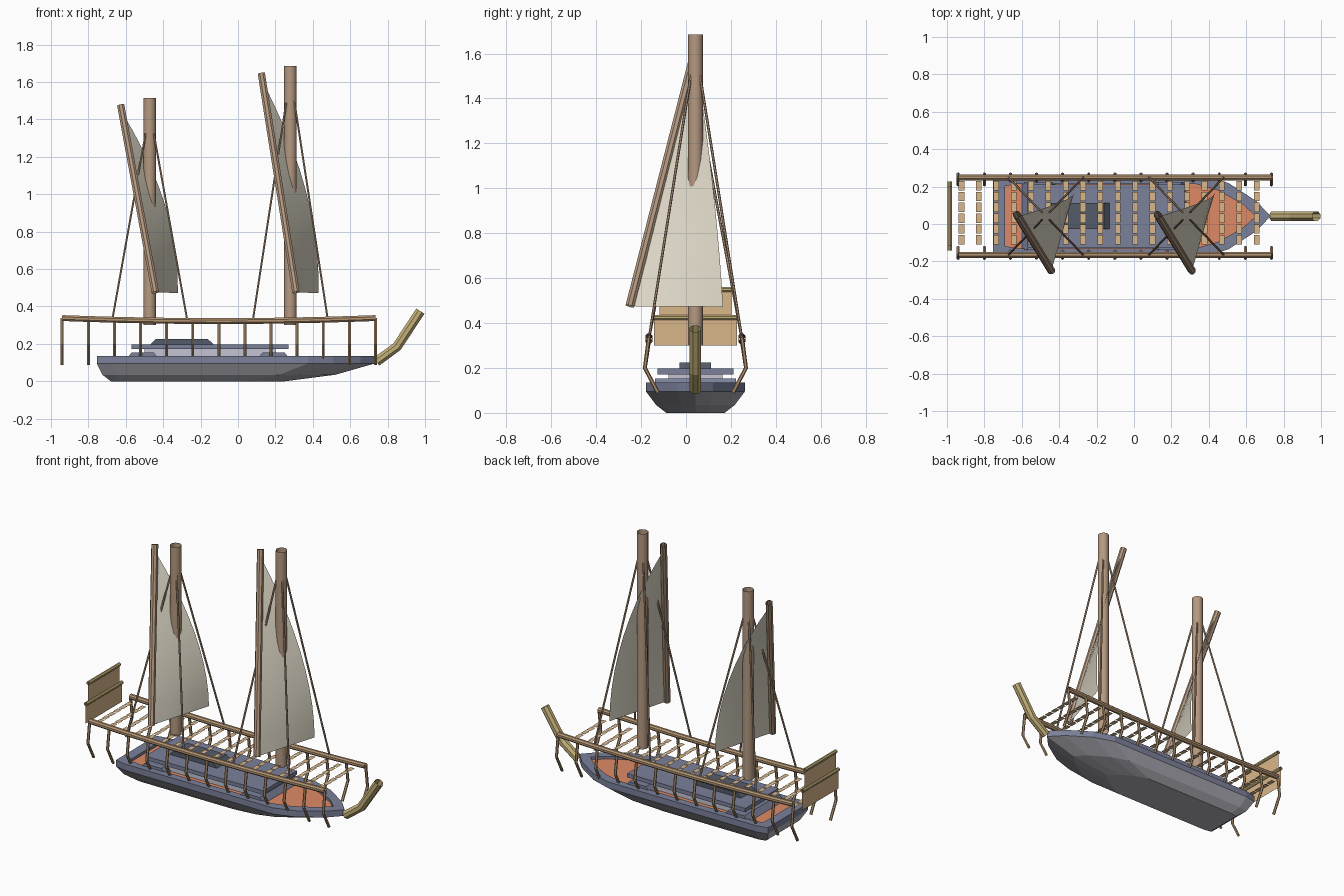
import bpy, bmesh, math
from mathutils import Vector

if "Cube" in bpy.data.objects:
    bpy.data.objects.remove(bpy.data.objects["Cube"], do_unlink=True)

MID = 0.042  # centreline of the boat in y


def material(name, r, g, b):
    col = [(c / 255) ** 2.2 for c in (r, g, b)] + [1]
    m = bpy.data.materials.new(name)
    m.use_nodes = True
    m.diffuse_color = col
    m.node_tree.nodes["Principled BSDF"].inputs["Base Color"].default_value = col
    return m


WOOD = material("brown wood", 180, 152, 128)
RAIL = material("warm rail wood", 180, 148, 114)
TAN = material("tan board", 217, 181, 137)
GOLD = material("olive gold", 194, 175, 120)
SAIL = material("cream canvas", 226, 220, 202)
SLATE = material("slate blue", 122, 128, 153)
GREY = material("hull grey", 178, 178, 188)
PALE = material("pale lavender", 196, 196, 212)
SHADE = material("dark slate", 86, 93, 105)
ORANGE = material("orange deck", 222, 136, 102)


def finish(name, bm, *mats):
    me = bpy.data.meshes.new(name)
    bm.to_mesh(me)
    bm.free()
    for m in mats:
        me.materials.append(m)
    ob = bpy.data.objects.new(name, me)
    bpy.context.collection.objects.link(ob)
    return ob


def tube(bm, path, radius, sides=8):
    """Open-ended tube along a path."""
    pts = [Vector(p) for p in path]
    rings = []
    for i, p in enumerate(pts):
        d = (pts[min(i + 1, len(pts) - 1)] - pts[max(i - 1, 0)]).normalized()
        a = d.cross(Vector((0, 1, 0)) if abs(d.y) < 0.9 else Vector((1, 0, 0))).normalized()
        b = d.cross(a)
        angles = [math.tau * (k + 0.5) / sides for k in range(sides)]
        rings.append([bm.verts.new(p + radius * (a * math.cos(t) + b * math.sin(t))) for t in angles])
    for r, s in zip(rings, rings[1:]):
        for k in range(sides):
            n = (k + 1) % sides
            bm.faces.new((r[k], r[n], s[n], s[k]))
    bmesh.ops.recalc_face_normals(bm, faces=bm.faces)


def tube_object(name, paths, radius, mat, sides=8, smooth=False):
    bm = bmesh.new()
    for path in paths:
        tube(bm, path, radius, sides)
    for f in bm.faces:
        f.smooth = smooth
    return finish(name, bm, mat)


def sheet(bm, corners):
    bm.faces.new([bm.verts.new(c) for c in corners])


def block(name, x0, x1, half, z0, z1, mat, taper=0.0):
    """Box centred on the boat, its top shortened by taper at both ends."""
    bm = bmesh.new()
    bmesh.ops.create_cube(bm, size=1)
    for v in bm.verts:
        t = taper if v.co.z > 0 else 0
        sx, sy = math.copysign(1, v.co.x), math.copysign(1, v.co.y)
        v.co = ((x0 + x1) / 2 + sx * ((x1 - x0) / 2 - t), MID + sy * half, z1 if v.co.z > 0 else z0)
    return finish(name, bm, mat)


# Hull: stacked outlines, squared stern and pointed bow
SHAPE = [(0, 0.93), (0.05, 1), (0.76, 1), (0.85, 0.8), (0.95, 0.36), (1, 0)]


def outline(bm, x0, x1, half, z):
    right = [(x0 + t * (x1 - x0), MID - w * half, z) for t, w in SHAPE]
    left = [(x, 2 * MID - y, z) for x, y, z in right[-2::-1]]
    return [bm.verts.new(p) for p in right + left]


bm = bmesh.new()
layers = [(-0.68, 0.25, 0.13, 0), (-0.725, 0.52, 0.175, 0.035), (-0.755, 0.73, 0.22, 0.095),
          (-0.755, 0.73, 0.22, 0.135), (-0.69, 0.65, 0.172, 0.135), (-0.69, 0.65, 0.172, 0.118)]
rings = [outline(bm, *layer) for layer in layers]
bm.faces.new(rings[0][::-1])
for i, (r, s) in enumerate(zip(rings, rings[1:])):
    for k in range(len(r)):
        n = (k + 1) % len(r)
        bm.faces.new((r[k], r[n], s[n], s[k])).material_index = 0 if i < 2 else 1
bm.faces.new(rings[-1]).material_index = 2
finish("hull", bm, GREY, SLATE, ORANGE)

# Deckhouse
block("cabin_walls", -0.5, 0.2, 0.12, 0.115, 0.172, PALE)
block("cabin_roof", -0.57, 0.27, 0.17, 0.172, 0.197, SLATE)
block("roof_hatch", -0.47, -0.13, 0.07, 0.197, 0.225, SHADE, 0.03)
for name, x in (("aft_locker", -0.51), ("fore_locker", 0.19)):
    block(name, x - 0.09, x + 0.09, 0.18, 0.115, 0.153, SLATE, 0.03)

# Rails and bent ribs on both sides
STEPS = 12
X0, X1 = -0.94, 0.735


def rail_z(x):
    return 0.322 + 0.016 * ((x - (X0 + X1) / 2) / ((X1 - X0) / 2)) ** 2


for side, label in ((-1, "right"), (1, "left")):
    xs = [X0 + (X1 - X0) * i / STEPS for i in range(STEPS + 1)]
    y = MID + side * 0.207
    tube_object(label + "_rail", [[(x, y, rail_z(x)) for x in xs]], 0.017, RAIL)
    ribs = [[(x, y, rail_z(x)), (x, y + side * 0.018, 0.2), (x, y - side * 0.04, 0.09)] for x in xs]
    tube_object(label + "_ribs", ribs, 0.009, RAIL, 6)

# Open walkway of thin short slats
bm = bmesh.new()
for i in range(18):
    x = -0.922 + i * 0.0928
    for j in range(6):
        y = MID - 0.127 + j * 0.058
        sheet(bm, [(x + a * 0.015, y + b * 0.025, 0.312) for a, b in ((-1, -1), (1, -1), (1, 1), (-1, 1))])
finish("walkway_slats", bm, TAN)

# Stern screen: two boards topped by rods
bm = bmesh.new()
rods = []
for half, z0, z1 in ((0.185, 0.3, 0.425), (0.16, 0.43, 0.55)):
    sheet(bm, [(-0.985, MID + a * half, z) for a, z in ((-1, z0), (1, z0), (1, z1), (-1, z1))])
    rods.append([(-0.985, MID - half, z1), (-0.985, MID + half, z1)])
finish("stern_boards", bm, TAN)
tube_object("stern_rods", rods, 0.012, GOLD)

# Bowsprit
tube_object("bowsprit", [[(0.74, MID, 0.105), (0.85, MID, 0.185), (0.975, MID, 0.375)]], 0.028, GOLD)


# Masts, each with spar, sail and shrouds
def rig(label, mx, top, k):
    def at(x, y, z):  # offset from mast, height scaled above the sail foot
        return Vector((mx + x, y, 0.475 + (z - 0.475) * k))

    tube_object(label + "_mast", [[(mx, MID, 0.3), (mx, MID, top)]], 0.034, WOOD, 12, True)
    head, foot = at(-0.155, 0.05, 1.645), at(0.03, -0.25, 0.475)
    tube_object(label + "_spar", [[foot, head]], 0.021, WOOD)

    # Sail: luff along the spar, curved free edge
    peak, clew, bend = foot.lerp(head, 0.965), at(0.15, 0.165, 0.472), at(0.165, 0.135, 1.0)
    bm = bmesh.new()
    n, m = 10, 4
    grid = []
    for i in range(n + 1):
        t = i / n
        luff = foot.lerp(peak, t)
        leech = clew.lerp(bend, t).lerp(bend.lerp(peak, t), t)
        grid.append([bm.verts.new(luff.lerp(leech, j / m)) for j in range(m + 1)])
    for r, s in zip(grid, grid[1:]):
        for j in range(m):
            bm.faces.new((r[j], r[j + 1], s[j + 1], s[j])).smooth = True
    bmesh.ops.remove_doubles(bm, verts=bm.verts, dist=0.0005)
    finish(label + "_sail", bm, SAIL)

    shrouds = [[(mx + a * 0.02, MID + b * 0.02, top - 0.18), (mx + a * 0.2, MID + b * 0.207, 0.33)]
               for a in (-1, 1) for b in (-1, 1)]
    tube_object(label + "_shrouds", shrouds, 0.006, WOOD, 6)


rig("fore", 0.28, 1.685, 1.0)
rig("aft", -0.472, 1.515, 0.855)
